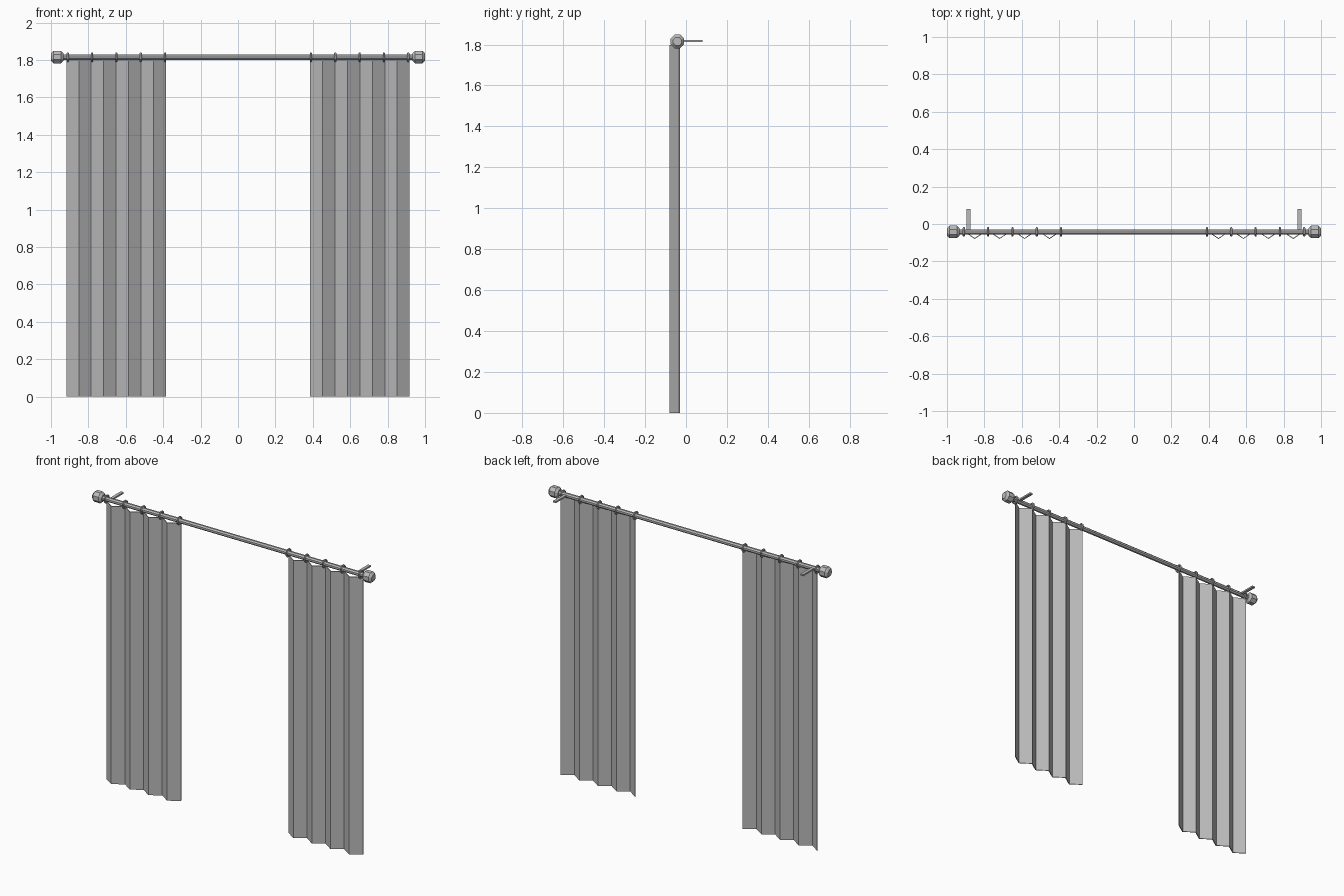
import bpy, bmesh, math
from mathutils import Matrix

old = bpy.data.objects.get("Cube")
if old:
    bpy.data.objects.remove(old, do_unlink=True)

ROD_Y, ROD_Z = -0.042, 1.815
SIDES = 8

grey = bpy.data.materials.new("plain grey")
grey.use_nodes = True
grey.diffuse_color = (0.5, 0.5, 0.5, 1)
grey.node_tree.nodes["Principled BSDF"].inputs["Base Color"].default_value = (0.5, 0.5, 0.5, 1)


def make(name, bm):
    bmesh.ops.recalc_face_normals(bm, faces=bm.faces)
    mesh = bpy.data.meshes.new(name)
    bm.to_mesh(mesh)
    bm.free()
    mesh.materials.append(grey)
    obj = bpy.data.objects.new(name, mesh)
    bpy.context.collection.objects.link(obj)
    return obj


def lathe(name, profile, closed=False):
    """Turn (x, radius) points around the rod axis."""
    bm = bmesh.new()
    loops = []
    for x, r in profile:
        angles = [(i + 0.5) * math.tau / SIDES for i in range(SIDES)]
        loops.append([bm.verts.new((x, ROD_Y + r * math.cos(a), ROD_Z + r * math.sin(a)))
                      for a in angles])
    pairs = list(zip(loops, loops[1:]))
    if closed:
        pairs.append((loops[-1], loops[0]))
    else:
        bm.faces.new(loops[0])
        bm.faces.new(loops[-1])
    for a, b in pairs:
        for i in range(SIDES):
            j = (i + 1) % SIDES
            bm.faces.new((a[i], a[j], b[j], b[i]))
    return make(name, bm)


def curtain(name, x0, x1, folds=4, front=-0.08, back=-0.035, thick=0.005, top=1.797):
    """Pleated sheet: a zigzag outline raised to full height."""
    bm = bmesh.new()
    n = folds * 2
    zig = [(x0 + (x1 - x0) * i / n, front if i % 2 else back) for i in range(n + 1)]
    columns = [[bm.verts.new((x, y + dy, z)) for dy, z in
                ((0, 0), (thick, 0), (thick, top), (0, top))] for x, y in zig]
    for a, b in zip(columns, columns[1:]):
        for i in range(4):
            j = (i + 1) % 4
            bm.faces.new((a[i], a[j], b[j], b[i]))
    bm.faces.new(columns[0])
    bm.faces.new(columns[-1])
    return make(name, bm)


def box(name, size, centre):
    bm = bmesh.new()
    bmesh.ops.create_cube(bm, size=1,
                          matrix=Matrix.Translation(centre) @ Matrix.Diagonal((*size, 1)))
    return make(name, bm)


# Rod
lathe("rod", [(-0.94, 0.015), (0.94, 0.015)])

for side, s in (("left", 1), ("right", -1)):
    # Faceted end knob
    lathe(side + "_finial", [(s * x, r) for x, r in
                             ((0.933, 0.022), (0.947, 0.036), (0.986, 0.036), (1.0, 0.022))])
    # Wall bracket
    box(side + "_bracket", (0.02, 0.122, 0.01), (s * 0.885, 0.019, ROD_Z + 0.002))
    # Hanging panel
    curtain(side + "_curtain", *sorted((s * 0.385, s * 0.918)))
    # Rings
    for k in range(5):
        x = s * (0.39 + 0.13 * k)
        section = [(x + 0.006 * math.cos(t), 0.0225 + 0.006 * math.sin(t))
                   for t in (i * math.tau / 6 for i in range(6))]
        lathe(f"{side}_ring_{k + 1}", section, closed=True)
